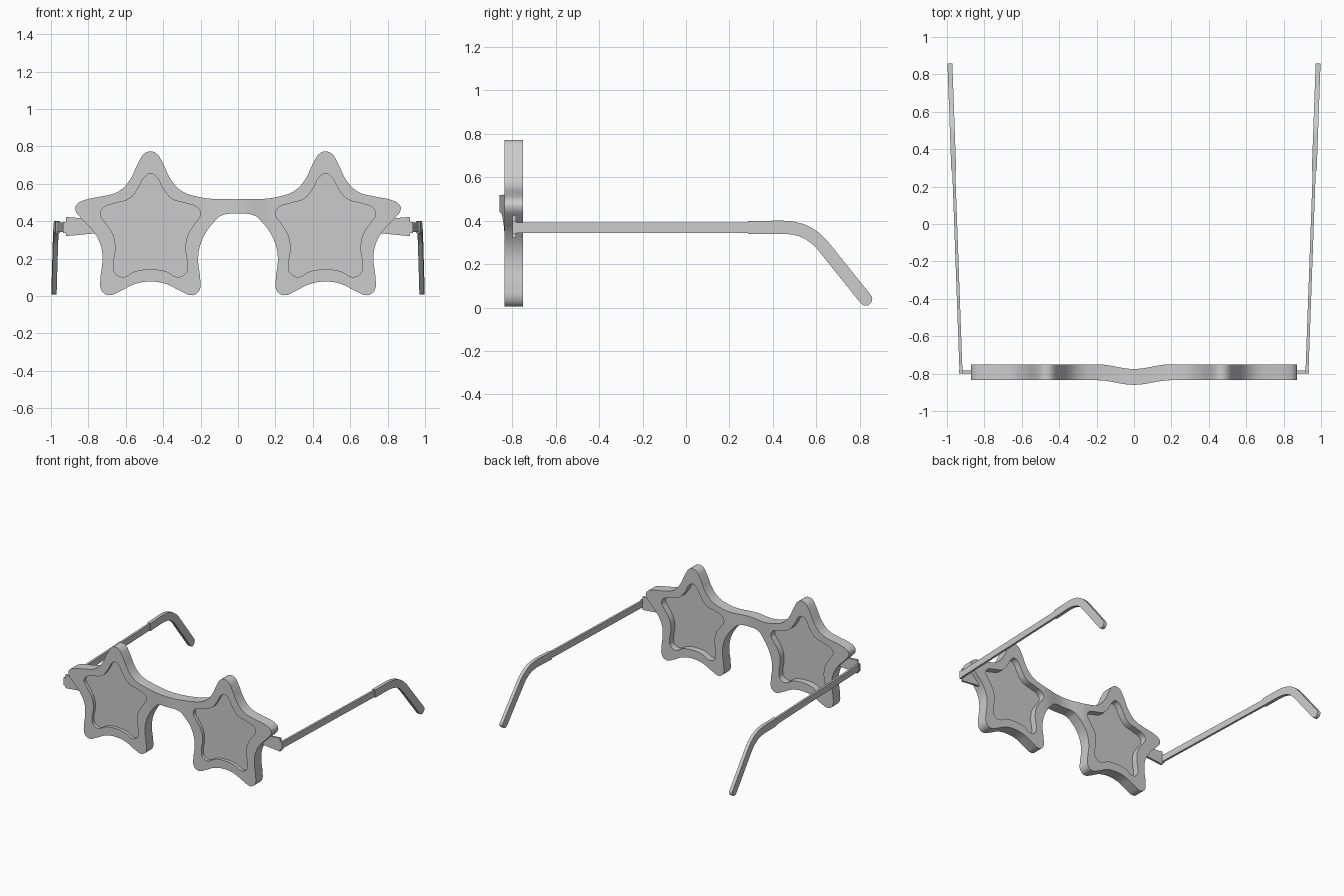
import bpy, bmesh, math
from mathutils import Matrix, Vector

if "Cube" in bpy.data.objects:
    bpy.data.objects.remove(bpy.data.objects["Cube"])

CX = 0.468  # centre of each star lens


def finish(name, mesh, mirror=True):
    ob = bpy.data.objects.new(name, mesh)
    bpy.context.collection.objects.link(ob)
    if mirror:
        ob.modifiers.new("Mirror", 'MIRROR')
    bpy.ops.object.select_all(action='DESELECT')
    bpy.context.view_layer.objects.active = ob
    ob.select_set(True)
    bpy.ops.object.shade_smooth_by_angle(angle=math.radians(30))
    return ob


def plate_mesh(name, loops, y0, y1):
    """Fill smooth closed x-z outlines and give them depth from y0 to y1."""
    cu = bpy.data.curves.new(name, 'CURVE')
    cu.dimensions, cu.fill_mode = '2D', 'BOTH'
    cu.resolution_u, cu.extrude = 4, (y1 - y0) / 2
    for pts in loops:
        sp = cu.splines.new('BEZIER')
        sp.bezier_points.add(len(pts) - 1)
        sp.use_cyclic_u = True
        for bp, (x, z) in zip(sp.bezier_points, pts):
            bp.co = (x, z, 0)
            bp.handle_left_type = bp.handle_right_type = 'AUTO'
    tmp = bpy.data.objects.new(name + "_helper", cu)
    bpy.context.collection.objects.link(tmp)
    dg = bpy.context.evaluated_depsgraph_get()
    me = bpy.data.meshes.new_from_object(tmp.evaluated_get(dg))
    bpy.data.objects.remove(tmp)
    me.transform(Matrix.Translation((0, (y0 + y1) / 2, 0)) @ Matrix.Rotation(math.pi / 2, 4, 'X'))
    bm = bmesh.new()
    bm.from_mesh(me)
    bmesh.ops.remove_doubles(bm, verts=bm.verts, dist=0.0003)
    bmesh.ops.recalc_face_normals(bm, faces=bm.faces)
    bm.to_mesh(me)
    bm.free()
    return me


def prism(name, outline, xs):
    """Extrude a y-z outline sideways between two x functions of y."""
    bm = bmesh.new()
    a, b = [[bm.verts.new((f(y), y, z)) for y, z in outline] for f in xs]
    bm.faces.new(a)
    bm.faces.new(b[::-1])
    n = len(a)
    for i in range(n):
        bm.faces.new((a[i], b[i], b[(i + 1) % n], a[(i + 1) % n]))
    bmesh.ops.recalc_face_normals(bm, faces=bm.faces)
    me = bpy.data.meshes.new(name)
    bm.to_mesh(me)
    bm.free()
    return finish(name, me)


# Outer outline, right half, from bridge top round the star to bridge bottom
half = [(0.13, 0.519), (0.21, 0.53), (0.297, 0.559), (0.356, 0.618), (0.404, 0.714),
        (0.436, 0.762), (0.468, 0.773), (0.50, 0.762), (0.532, 0.714), (0.58, 0.618),
        (0.639, 0.559), (0.73, 0.532), (0.81, 0.516), (0.862, 0.49), (0.87, 0.463),
        (0.837, 0.414), (0.773, 0.345), (0.732, 0.265), (0.725, 0.185), (0.735, 0.1),
        (0.73, 0.03), (0.693, 0.004), (0.634, 0.024), (0.553, 0.064), (0.468, 0.077),
        (0.383, 0.064), (0.302, 0.024), (0.243, 0.004), (0.206, 0.03), (0.203, 0.1),
        (0.213, 0.185), (0.204, 0.265), (0.168, 0.345), (0.126, 0.398), (0.094, 0.428)]
outer = [(0, 0.519)] + half + [(0, 0.44)] + [(-x, z) for x, z in half[::-1]]

# Lens opening: half star as offsets from its centre line
hs = [(0.032, 0.636), (0.064, 0.58), (0.112, 0.521), (0.192, 0.495), (0.251, 0.473),
      (0.267, 0.438), (0.241, 0.393), (0.198, 0.323), (0.187, 0.249), (0.198, 0.163),
      (0.187, 0.12), (0.144, 0.102), (0.085, 0.131)]
star = [(0, 0.655)] + hs + [(0, 0.142)] + [(-x, z) for x, z in hs[::-1]]

# Frame front, with the bridge bowed forwards
me = plate_mesh("frame_front", [outer] + [[(s * CX + x, z) for x, z in star] for s in (-1, 1)],
                -0.835, -0.75)
bm = bmesh.new()
bm.from_mesh(me)
for i in range(-8, 9):
    bmesh.ops.bisect_plane(bm, geom=bm.verts[:] + bm.edges[:] + bm.faces[:], dist=0.0005,
                           plane_co=(i * 0.025, 0, 0), plane_no=(1, 0, 0))
for v in bm.verts:
    if abs(v.co.x) < 0.2:
        v.co.y -= 0.0125 * (1 + math.cos(math.pi * v.co.x / 0.2))
bm.to_mesh(me)
bm.free()
finish("frame_front", me, mirror=False)

# Lenses, seated just inside the opening
finish("lenses", plate_mesh("lenses", [[(CX + x * 1.01, 0.38 + (z - 0.38) * 1.01) for x, z in star]],
                            -0.81, -0.80))

# End plates joining frame to hinges
bm = bmesh.new()
prof = [(0.765, 0.335), (0.92, 0.32), (0.92, 0.423), (0.765, 0.41)]
f = bm.faces.new([bm.verts.new((x, -0.80, z)) for x, z in prof])
r = bmesh.ops.extrude_face_region(bm, geom=[f])
bmesh.ops.translate(bm, vec=(0, 0.016, 0),
                    verts=[g for g in r["geom"] if isinstance(g, bmesh.types.BMVert)])
bmesh.ops.recalc_face_normals(bm, faces=bm.faces)
me = bpy.data.meshes.new("end_plates")
bm.to_mesh(me)
bm.free()
finish("end_plates", me)

# Hinge blocks
prism("hinges", [(-0.799, 0.338), (-0.78, 0.338), (-0.78, 0.397), (-0.799, 0.397)],
      (lambda y: 0.916, lambda y: 0.936))


# Temples splay outwards towards the back
def side(offset):
    return lambda y: 0.925 + 0.036 * (y + 0.79) + offset


prism("temple_arms", [(-0.789, 0.343), (0.30, 0.343), (0.30, 0.393), (-0.789, 0.393)],
      (side(-0.008), side(0.008)))

# Ear sleeves: constant-width ribbon along a bent path with a round tip
path = [Vector(p) for p in [(0.285, 0.368), (0.40, 0.37), (0.45, 0.37), (0.495, 0.366),
                            (0.533, 0.356), (0.567, 0.34), (0.598, 0.318), (0.628, 0.288),
                            (0.828, 0.039)]]
upper, lower = [], []
for i, p in enumerate(path):
    t = (path[min(i + 1, len(path) - 1)] - path[max(i - 1, 0)]).normalized()
    n = Vector((-t.y, t.x)) * 0.03
    upper.append(p + n)
    lower.append(p - n)
tip = path[-1]
cap = [tip + math.cos(a) * n + math.sin(a) * 0.03 * t
       for a in (math.pi * k / 10 for k in range(1, 10))]
prism("ear_sleeves", [tuple(p) for p in upper + cap + lower[::-1]],
      (side(-0.013), side(0.013)))
